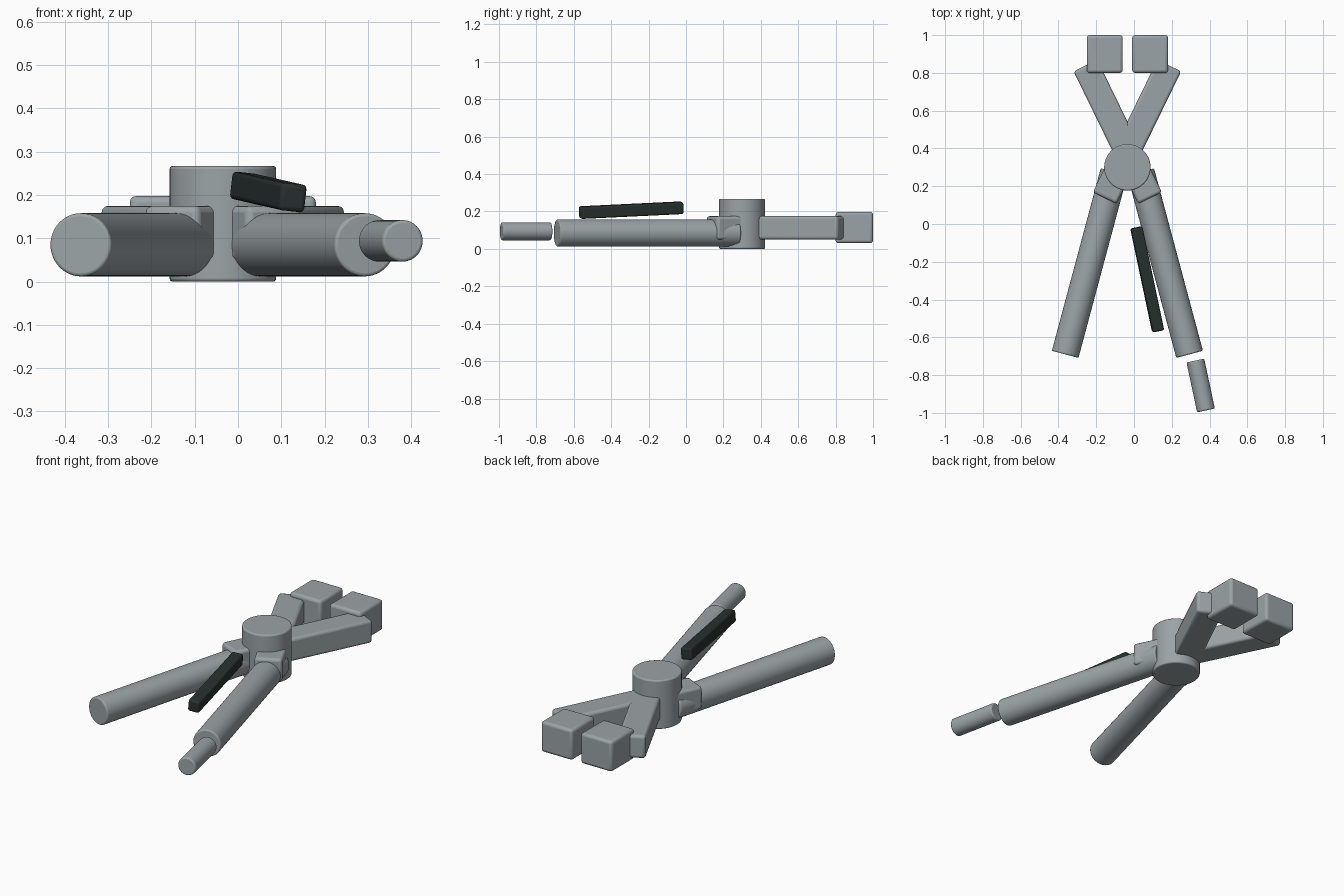
import bpy
import bmesh
from math import radians
from mathutils import Matrix, Euler

AXIS_X = -0.035  # the tool's own mirror line

old = bpy.data.objects.get("Cube")
if old:
    bpy.data.objects.remove(old, do_unlink=True)


def material(name, rgb):
    mat = bpy.data.materials.new(name)
    mat.use_nodes = True
    mat.diffuse_color = (*rgb, 1)
    mat.node_tree.nodes["Principled BSDF"].inputs["Base Color"].default_value = (*rgb, 1)
    return mat


steel = material("steel grey", (0.33, 0.37, 0.385))
rubber = material("dark rubber", (0.021, 0.031, 0.029))


def finish(name, bm, loc, rot, mat, bevel):
    """Turn a bmesh into a placed, bevelled, smooth-shaded object."""
    mesh = bpy.data.meshes.new(name)
    bm.to_mesh(mesh)
    bm.free()
    mesh.materials.append(mat)
    obj = bpy.data.objects.new(name, mesh)
    bpy.context.collection.objects.link(obj)
    obj.location = loc
    obj.rotation_euler = Euler([radians(a) for a in rot])
    mod = obj.modifiers.new("rounded edges", 'BEVEL')
    mod.width = bevel
    mod.segments = 3
    mod.limit_method = 'ANGLE'
    mod.angle_limit = radians(40)
    bpy.ops.object.select_all(action='DESELECT')
    obj.select_set(True)
    bpy.context.view_layer.objects.active = obj
    bpy.ops.object.shade_smooth_by_angle(angle=radians(35))
    return obj


def box(name, size, loc, rot=(0, 0, 0), mat=steel, bevel=0.015):
    bm = bmesh.new()
    bmesh.ops.create_cube(bm, size=1, matrix=Matrix.Diagonal((*size, 1)))
    return finish(name, bm, loc, rot, mat, bevel)


def rod(name, radius, length, loc, rot=(0, 0, 0), bevel=0.007):
    bm = bmesh.new()
    bmesh.ops.create_cone(bm, cap_ends=True, segments=48, radius1=radius,
                          radius2=radius, depth=length)
    return finish(name, bm, loc, rot, steel, bevel)


# Pivot drum
rod("pivot_hub", 0.123, 0.267, (AXIS_X, 0.3, 0.1335))

# Mirrored handles, crossing arms and jaw blocks
for side, s in (("left", 1), ("right", -1)):
    rod(side + "_handle", 0.073, 1.0, (AXIS_X + s * 0.2, -0.207, 0.085),
        (90, 0, s * 15))
    box(side + "_jaw_arm", (0.14, 0.78, 0.125),
        (AXIS_X + s * 0.051, 0.488, 0.1125), (0, 0, -s * 26))
    box(side + "_jaw_block", (0.19, 0.2, 0.167), (AXIS_X + s * 0.12, 0.9, 0.114))

# Thin extension beyond the left handle
rod("handle_extension", 0.048, 0.27, (0.353, -0.855, 0.094), (90, 0, 12))

# Dark lever lying tilted over the left handle
box("grip_lever", (0.061, 0.562, 0.064), (0.07, -0.293, 0.207),
    (2.7, 6, 12.2), rubber, 0.01)
